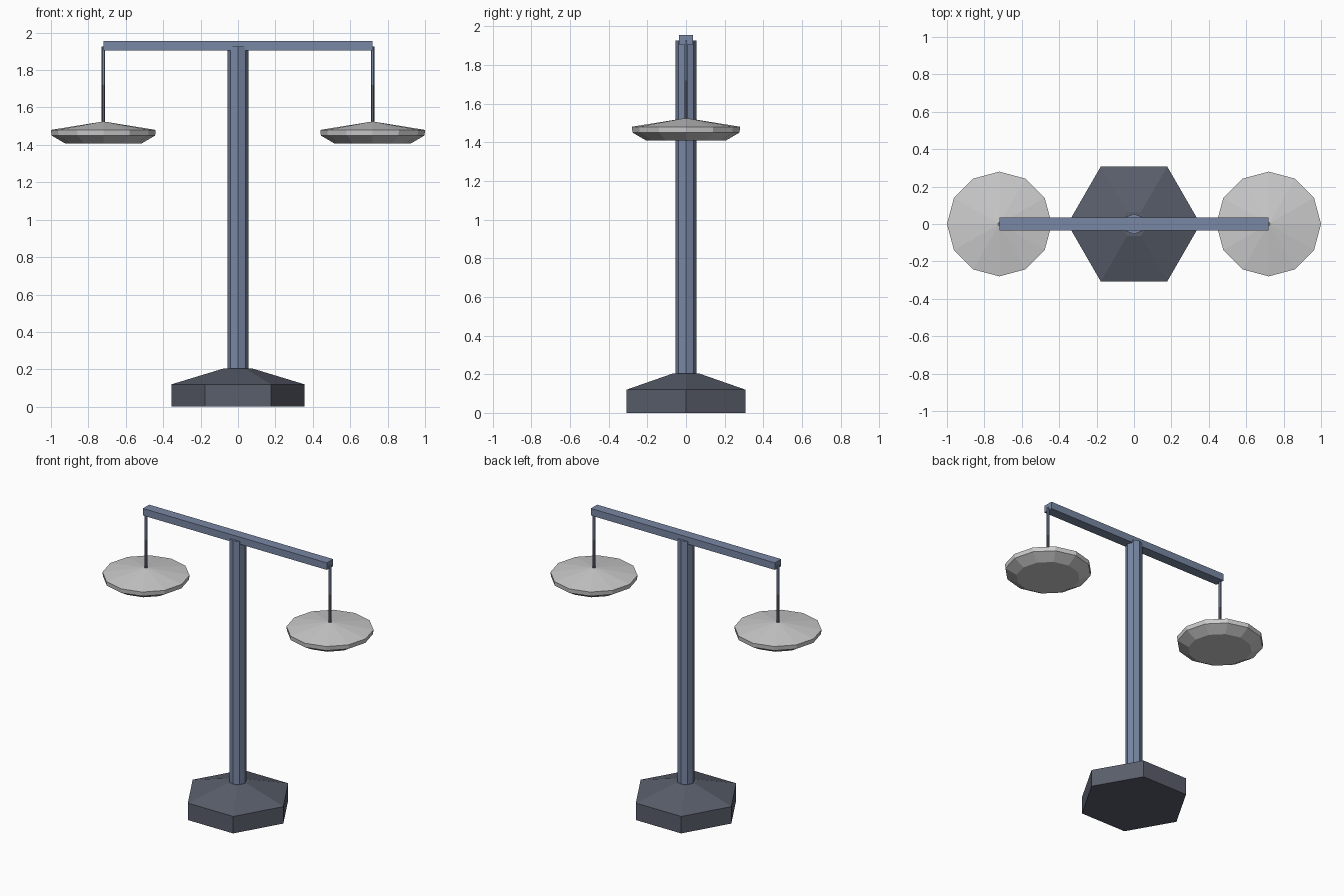
import bpy, bmesh, math

if "Cube" in bpy.data.objects:
    bpy.data.objects.remove(bpy.data.objects["Cube"])


def material(name, rgb):
    m = bpy.data.materials.new(name)
    m.diffuse_color = (*rgb, 1)
    m.use_nodes = True
    m.node_tree.nodes["Principled BSDF"].inputs["Base Color"].default_value = m.diffuse_color
    return m


STEEL = material("blue_steel", (0.19, 0.245, 0.37))
DARK = material("dark_iron", (0.10, 0.112, 0.147))
SILVER = material("pale_silver", (0.60, 0.60, 0.60))


def finish(name, bm, mat):
    bmesh.ops.recalc_face_normals(bm, faces=bm.faces)
    me = bpy.data.meshes.new(name)
    bm.to_mesh(me)
    bm.free()
    me.materials.append(mat)
    ob = bpy.data.objects.new(name, me)
    bpy.context.collection.objects.link(ob)
    return ob


def lathe(name, profile, sides, mat, x=0):
    """Loft regular polygons (first corner on +x) through (radius, z) pairs."""
    bm = bmesh.new()
    rings = []
    for r, z in profile:
        rings.append([bm.verts.new((x + r * math.cos(2 * math.pi * i / sides),
                                    r * math.sin(2 * math.pi * i / sides), z))
                      for i in range(sides)])
    for a, b in zip(rings, rings[1:]):
        for i in range(sides):
            j = (i + 1) % sides
            bm.faces.new((a[i], a[j], b[j], b[i]))
    bm.faces.new(rings[0])
    bm.faces.new(rings[-1])
    return finish(name, bm, mat)


# hexagonal foot with sloped top
lathe("base", [(0.355, 0), (0.355, 0.12), (0.075, 0.205)], 6, DARK)

# octagonal post
lathe("post", [(0.055, 0.19), (0.055, 1.925)], 8, STEEL)

# crossbeam
bm = bmesh.new()
bmesh.ops.create_cube(bm, size=1)
for v in bm.verts:
    v.co.x *= 1.44
    v.co.y *= 0.07
    v.co.z = v.co.z * 0.05 + 1.93
finish("crossbeam", bm, STEEL)

# hangers (darker lower half) and twelve-sided pans
for side, x in (("left", -0.72), ("right", 0.72)):
    rod = lathe(side + "_hanger", [(0.01, 1.51), (0.01, 1.72), (0.01, 1.925)], 6, STEEL, x)
    rod.data.materials.append(DARK)
    for p in rod.data.polygons:
        p.material_index = 1 if p.center.z < 1.72 else 0
    lathe(side + "_pan", [(0.205, 1.408), (0.277, 1.45), (0.28, 1.48), (0.008, 1.524)],
          12, SILVER, x)
